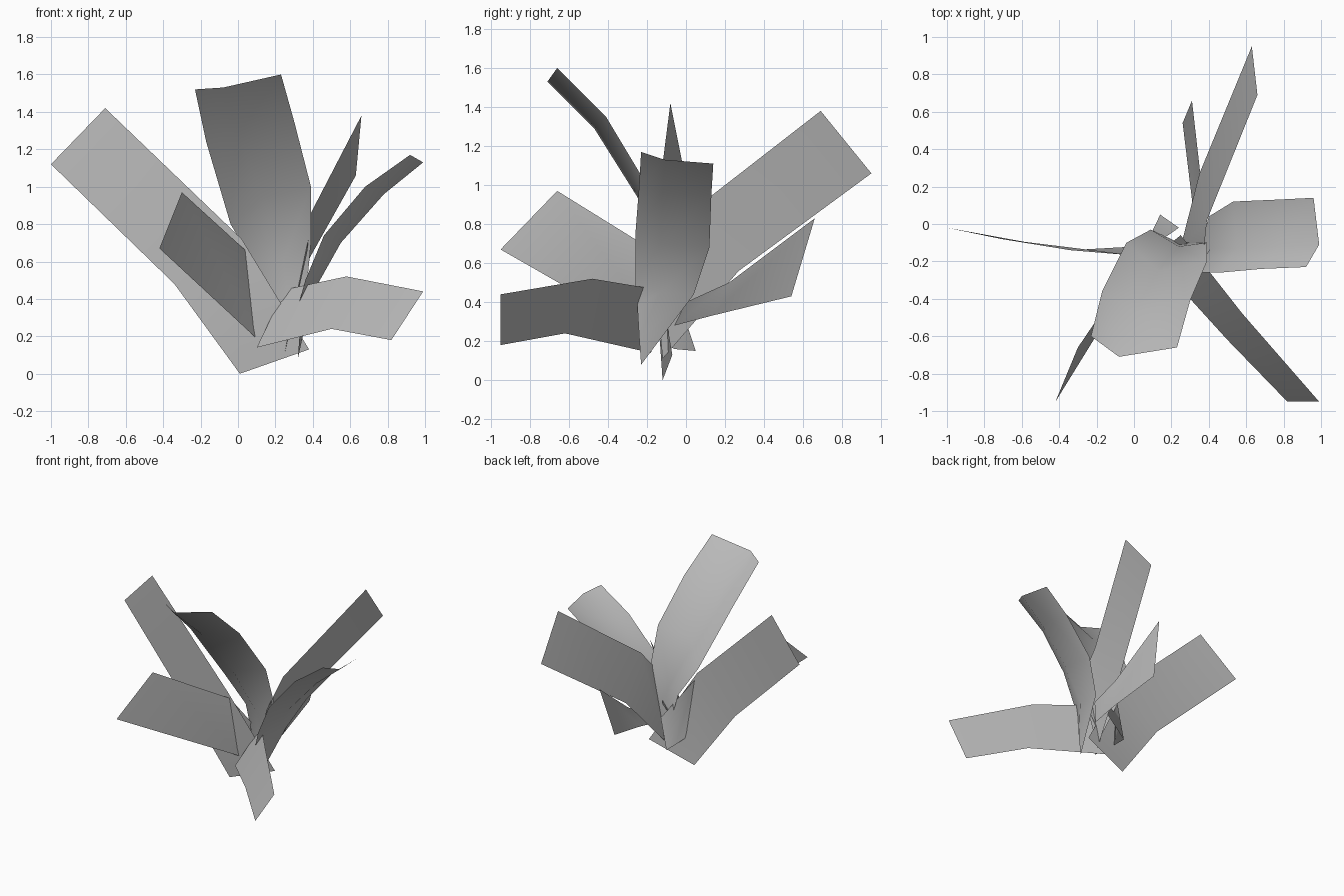
import bpy
import bmesh

cube = bpy.data.objects.get("Cube")
if cube:
    bpy.data.objects.remove(cube, do_unlink=True)

# One grey for every leaf
grey = bpy.data.materials.new("leaf grey")
grey.use_nodes = True
colour = (0.5, 0.5, 0.5, 1)
grey.diffuse_color = colour
grey.node_tree.nodes["Principled BSDF"].inputs["Base Color"].default_value = colour


def leaf(name, *columns):
    """Bridge edge lines, each running from base to tip, into one thin leaf."""
    bm = bmesh.new()
    lines = [[bm.verts.new(p) for p in line] for line in columns]
    for a, b in zip(lines, lines[1:]):
        for i in range(len(a) - 1):
            bm.faces.new((a[i], b[i], b[i + 1], a[i + 1]))
    bmesh.ops.recalc_face_normals(bm, faces=bm.faces)
    if sum(f.normal.z for f in bm.faces) < 0:
        bmesh.ops.reverse_faces(bm, faces=bm.faces)
    mesh = bpy.data.meshes.new(name)
    bm.to_mesh(mesh)
    bm.free()
    mesh.materials.append(grey)
    for poly in mesh.polygons:
        poly.use_smooth = True
    bpy.context.collection.objects.link(bpy.data.objects.new(name, mesh))


# Straight leaves: lower edge, upper edge
leaf("right_leaf",
     [(0.01, -.12, 0), (-.34, -.14, .48), (-1, -.02, 1.12)],
     [(.38, -.07, .13), (.02, -.17, .72), (-.71, -.08, 1.42)])
leaf("front_right_leaf",
     [(.14, .05, .15), (.13, -.06, .16), (-.42, -.95, .67)],
     [(.24, -.02, .36), (.04, -.16, .66), (-.30, -.66, .97)])
leaf("front_left_leaf",
     [(.10, -.18, .14), (.50, -.62, .24), (.82, -.95, .18)],
     [(.25, -.06, .45), (.58, -.48, .52), (.99, -.95, .44)])
leaf("back_leaf",
     [(.25, -.12, .11), (.35, .27, .56), (.63, .95, 1.06)],
     [(.37, -.17, .65), (.39, .02, .86), (.66, .69, 1.38)])
leaf("small_back_leaf",
     [(.32, -.06, .28), (.31, .13, .33), (.26, .54, .43)],
     [(.38, .0, .40), (.36, .22, .50), (.31, .66, .83)])

# Arching leaves: near edge, middle line, far edge
leaf("left_arching_leaf",
     [(.33, -.25, .39), (.36, -.26, .50), (.46, -.26, .74), (.68, -.24, 1), (.92, -.23, 1.17)],
     [(.33, -.24, .22), (.41, -.13, .45), (.55, -.13, .70), (.78, -.12, .96), (.99, -.11, 1.13)],
     [(.32, -.23, .08), (.40, .04, .44), (.53, .12, .68), (.76, .13, .95), (.96, .14, 1.11)])
leaf("front_arching_leaf",
     [(.24, -.10, .20), (.09, -.03, .58), (-.04, -.10, .80), (-.17, -.36, 1.24), (-.23, -.60, 1.52)],
     [(.28, -.10, .27), (.24, -.12, .60), (.13, -.25, .94), (0, -.47, 1.29), (-.08, -.71, 1.53)],
     [(.36, -.09, .38), (.39, -.10, .70), (.39, -.20, 1), (.30, -.41, 1.35), (.23, -.66, 1.60)])
